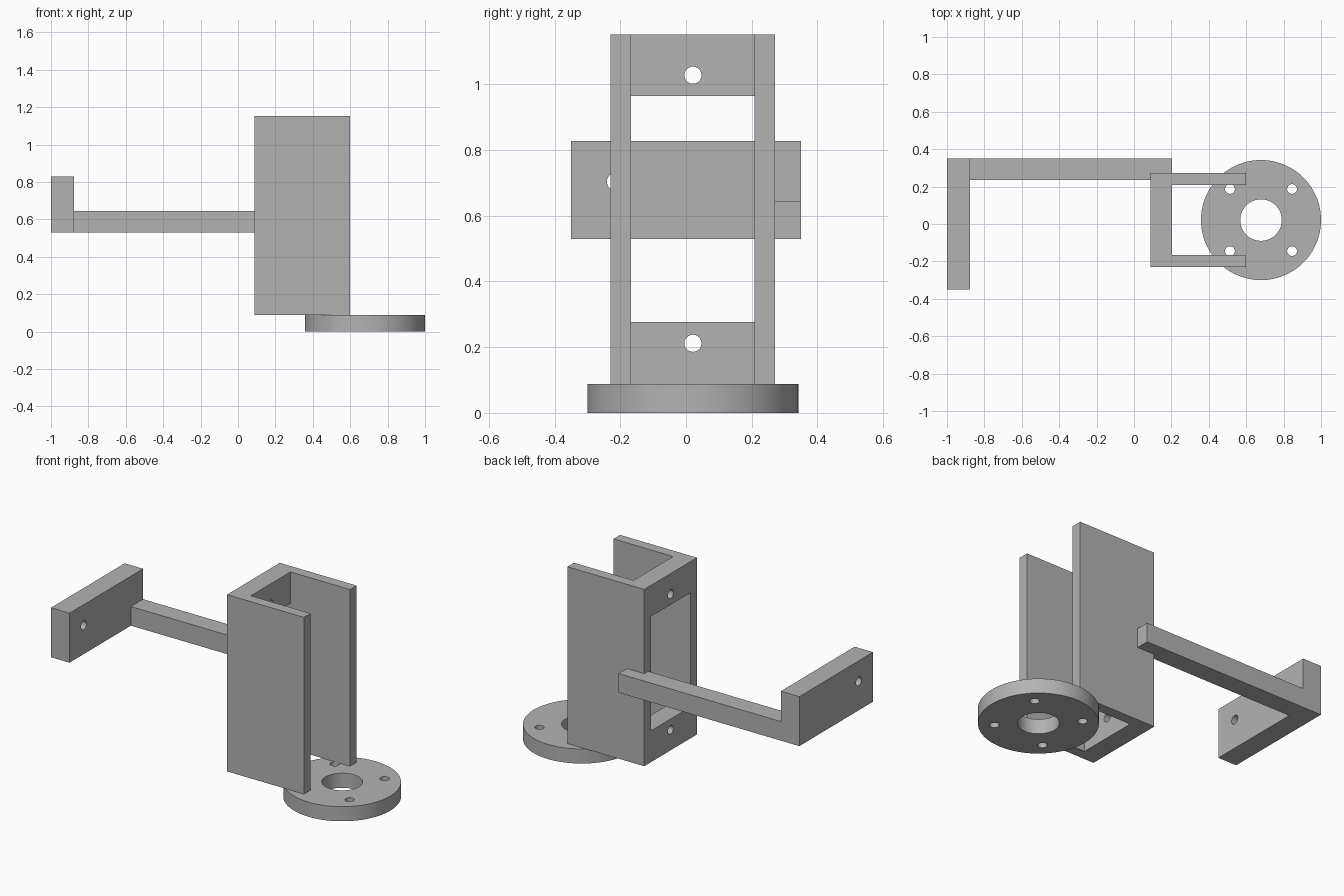
import bpy, bmesh, math
from mathutils import Matrix, Vector

if "Cube" in bpy.data.objects:
    bpy.data.objects.remove(bpy.data.objects["Cube"])

grey = bpy.data.materials.new("plain grey")
grey.diffuse_color = (0.45, 0.45, 0.45, 1)
grey.use_nodes = True
grey.node_tree.nodes["Principled BSDF"].inputs["Base Color"].default_value = grey.diffuse_color


def finish(name, bm):
    bmesh.ops.recalc_face_normals(bm, faces=bm.faces)
    mesh = bpy.data.meshes.new(name)
    bm.to_mesh(mesh)
    bm.free()
    mesh.materials.append(grey)
    obj = bpy.data.objects.new(name, mesh)
    bpy.context.collection.objects.link(obj)
    return obj


def prism(name, outline, z0, z1):
    """Extrude an xy outline from z0 up to z1."""
    bm = bmesh.new()
    face = bm.faces.new([bm.verts.new((x, y, z0)) for x, y in outline])
    top = bmesh.ops.extrude_face_region(bm, geom=[face])["geom"]
    verts = [v for v in top if isinstance(v, bmesh.types.BMVert)]
    bmesh.ops.translate(bm, verts=verts, vec=(0, 0, z1 - z0))
    return finish(name, bm)


def box(name, x0, x1, y0, y1, z0, z1):
    return prism(name, [(x0, y0), (x1, y0), (x1, y1), (x0, y1)], z0, z1)


def cylinder(name, centre, radius, depth, axis="Z", sides=48):
    bm = bmesh.new()
    turn = Matrix.Rotation(math.pi / 2, 4, "Y") if axis == "X" else Matrix()
    bmesh.ops.create_cone(bm, cap_ends=True, segments=sides, radius1=radius, radius2=radius,
                          depth=depth, matrix=Matrix.Translation(Vector(centre)) @ turn)
    return finish(name, bm)


def cut(obj, cutters):
    """Subtract each cutter, then remove it."""
    bpy.context.view_layer.objects.active = obj
    for c in cutters:
        mod = obj.modifiers.new("cut", "BOOLEAN")
        mod.operation, mod.solver, mod.object = "DIFFERENCE", "EXACT", c
        bpy.ops.object.modifier_apply(modifier=mod.name)
        bpy.data.objects.remove(c)


def smooth(obj):
    bpy.ops.object.select_all(action="DESELECT")
    obj.select_set(True)
    bpy.context.view_layer.objects.active = obj
    bpy.ops.object.shade_smooth_by_angle(angle=math.radians(30))


MID_Y = 0.021       # centre line of bracket and flange
HOLE = 0.026        # screw hole radius

# Round flange with a bore and four screw holes
FX, FR, FZ = 0.679, 0.321, 0.088
flange = cylinder("base_flange", (FX, MID_Y, FZ / 2), FR, FZ, sides=96)
cut(flange, [cylinder("bore", (FX, MID_Y, FZ / 2), 0.111, 0.3, sides=64)]
    + [cylinder("screw_hole", (FX + sx * 0.166, MID_Y + sy * 0.166, FZ / 2), HOLE, 0.3)
       for sx in (-1, 1) for sy in (-1, 1)])

# Upright channel bracket with a window and two screw holes in its back
X0, XB, X1 = 0.088, 0.203, 0.6
OUT, INN = 0.2505, 0.188
u_outline = [(X0, MID_Y - OUT), (X1, MID_Y - OUT), (X1, MID_Y - INN), (XB, MID_Y - INN),
             (XB, MID_Y + INN), (X1, MID_Y + INN), (X1, MID_Y + OUT), (X0, MID_Y + OUT)]
bracket = prism("channel_bracket", u_outline, FZ, 1.152)
cut(bracket, [box("window", X0 - 0.1, XB + 0.1, MID_Y - INN, MID_Y + INN, 0.277, 0.964)]
    + [cylinder("screw_hole", (0.145, MID_Y, z), HOLE, 0.3, "X") for z in (0.212, 1.028)])

# Side arm running from the bracket wall to the end plate
box("side_arm", -0.877, XB, 0.234, 0.35, 0.53, 0.645)

# End plate with one screw hole
plate = box("end_plate", -1, -0.877, -0.35, 0.35, 0.53, 0.828)
cut(plate, [cylinder("screw_hole", (-0.94, -0.215, 0.704), HOLE, 0.4, "X")])

for part in (flange, bracket, plate):
    smooth(part)
